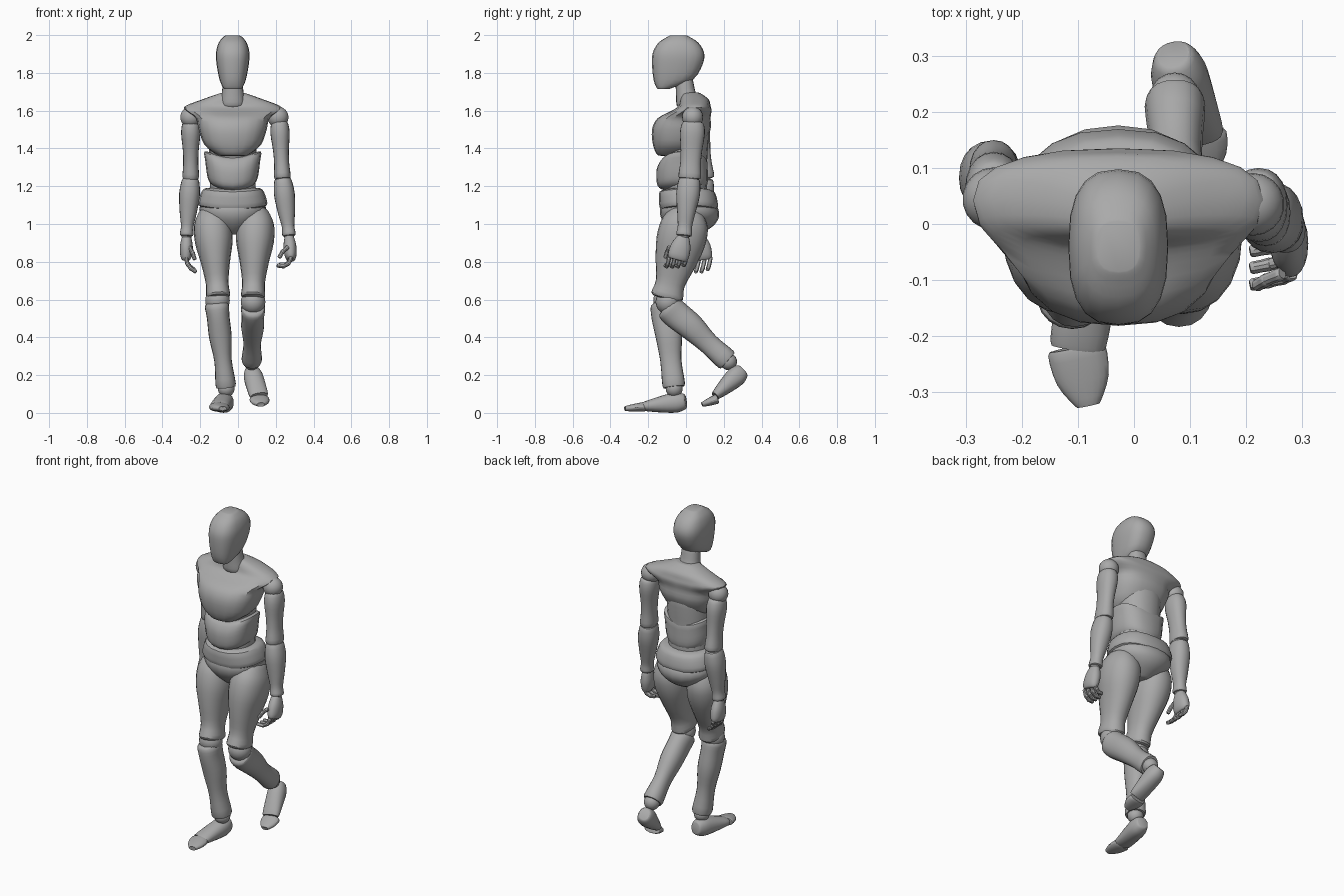
import bpy, bmesh, math
from mathutils import Vector

cube = bpy.data.objects.get("Cube")
if cube:
    bpy.data.objects.remove(cube)

grey = bpy.data.materials.new("plain grey")
grey.use_nodes = True
grey.diffuse_color = (.4, .4, .4, 1)
grey.node_tree.nodes["Principled BSDF"].inputs["Base Color"].default_value = grey.diffuse_color
made = []


def finish(name, bm):
    """Turn a bmesh into a named grey object."""
    bmesh.ops.recalc_face_normals(bm, faces=bm.faces)
    mesh = bpy.data.meshes.new(name)
    bm.to_mesh(mesh)
    bm.free()
    mesh.materials.append(grey)
    obj = bpy.data.objects.new(name, mesh)
    bpy.context.collection.objects.link(obj)
    made.append(obj)


def smooth_rings(rings, steps):
    """Add in-between rings along a Catmull-Rom curve."""
    result = []
    padded = [rings[0]] + rings + [rings[-1]]
    for p, q, r, s in zip(padded, padded[1:], padded[2:], padded[3:]):
        for k in range(steps):
            u = k / steps
            result.append([
                (2 * b + (c - a) * u + (2 * a - 5 * b + 4 * c - d) * u ** 2
                 + (3 * b - a - 3 * c + d) * u ** 3) / 2
                for a, b, c, d in zip(p, q, r, s)])
    return result + [rings[-1]]


def part(name, start, end, profile, power=2.2, dome=.25, sag=0, sides=20):
    """Loft rings (position, half width, half depth, depth offset) from start to end."""
    start, end = Vector(start), Vector(end)
    axis = end - start
    along = axis.normalized()
    across = Vector((1, 0, 0))
    across = (across - along * across.dot(along)).normalized()
    depth = across.cross(along)

    # Round off both ends with a smaller ring
    first, last = profile[0], profile[-1]
    shift = dome / axis.length
    low = (first[0] - shift * min(first[1:3]), first[1] * .75, first[2] * .75, first[3])
    high = (last[0] + shift * min(last[1:3]), last[1] * .75, last[2] * .75, last[3])
    rings = smooth_rings([low] + profile + [high], 3)

    widest = max(ring[1] for ring in rings)
    bm = bmesh.new()
    loops = []
    for t, width, thick, offset in rings:
        loop = []
        for k in range(sides):
            angle = math.tau * k / sides
            c, s = math.cos(angle), math.sin(angle)
            x = width * math.copysign(abs(c) ** (2 / power), c)
            y = thick * math.copysign(abs(s) ** (2 / power), s) + offset
            lift = along * sag * (x / widest) ** 2
            loop.append(bm.verts.new(start + axis * t + across * x + depth * y + lift))
        loops.append(loop)
    for one, two in zip(loops, loops[1:]):
        for k in range(sides):
            n = (k + 1) % sides
            bm.faces.new((one[k], one[n], two[n], two[k]))
    bm.faces.new(loops[0])
    bm.faces.new(loops[-1])
    finish(name, bm)


def ball(name, centre, radius):
    """Round joint between two parts."""
    bm = bmesh.new()
    bmesh.ops.create_uvsphere(bm, u_segments=18, v_segments=12, radius=radius)
    bmesh.ops.translate(bm, verts=bm.verts, vec=centre)
    finish(name, bm)


def torso(name, profile, **options):
    """Upright body part: ring position is its height, offset is forward."""
    part(name, (-.028, 0, 0), (-.028, 0, 1), profile, **options)


# Head and neck
torso("head", [(1.72, .05, .04, .115), (1.765, .07, .105, .067), (1.85, .086, .135, .045),
               (1.91, .088, .135, .04), (1.96, .074, .105, .04), (1.99, .05, .06, .04)],
      power=2.6, dome=.15)
torso("neck", [(1.63, .07, .07, -.02), (1.69, .058, .053, 0), (1.77, .05, .045, .01)])

# Torso
torso("chest", [(1.37, .09, .09, .065), (1.42, .15, .13, .045), (1.5, .18, .155, .025),
                (1.56, .195, .14, .01), (1.6, .25, .105, -.03), (1.625, .25, .085, -.045),
                (1.66, .16, .075, -.045), (1.69, .075, .05, -.03)], power=2.5, dome=.1)
torso("core", [(1.1, .12, .11, 0), (1.3, .12, .11, 0), (1.5, .13, .12, 0)])
torso("waist", [(1.19, .12, .12, .02), (1.22, .135, .135, .02), (1.29, .145, .135, .02),
                (1.34, .15, .12, .01)], power=2.5, dome=.1, sag=.045)
torso("belt", [(1.08, .18, .15, -.015), (1.12, .177, .155, -.012), (1.17, .155, .145, -.005)],
      power=2.4, dome=.1, sag=.02)
torso("pelvis", [(.95, .05, .07, -.01), (.99, .11, .125, -.02), (1.04, .165, .155, -.02),
                 (1.09, .175, .15, -.015)], dome=.1)

# Shared limb shapes
THIGH = [(0, .07, .09, 0), (.14, .098, .125, 0), (.35, .1, .13, 0), (.6, .077, .108, 0),
         (.85, .06, .078, 0), (1, .064, .086, 0)]
SHIN = [(0, .064, .072, 0), (.15, .06, .075, 0), (.4, .06, .07, .005), (.7, .046, .056, 0),
        (1, .054, .06, 0)]
FOOT = [(0, .038, .042, 0), (.2, .05, .053, 0), (.55, .052, .045, 0), (1, .05, .026, 0)]
TOES = [(0, .052, .025, 0), (.5, .047, .02, 0), (.9, .024, .013, 0)]
UPPER_ARM = [(0, .045, .058, 0), (.18, .051, .066, 0), (.5, .042, .057, 0),
             (.75, .04, .055, 0), (1, .044, .06, 0)]
FOREARM = [(0, .046, .057, 0), (.25, .055, .063, 0), (.6, .045, .048, 0),
           (.85, .033, .038, 0), (1, .036, .042, 0)]
PALM = [(0, .025, .033, 0), (.4, .034, .052, 0), (.8, .032, .056, 0), (1, .024, .05, 0)]
FINGER = [(0, .012, .012, 0), (.5, .011, .011, 0), (1, .011, .011, 0)]


def leg(side, hip, knee, shin_top, ankle, heel, ball_of_foot, toe_root, toe_tip):
    part(side + "_thigh", hip, knee, THIGH)
    ball(side + "_knee", (Vector(knee) + Vector(shin_top)) / 2, .066)
    part(side + "_shin", shin_top, ankle, SHIN)
    ball(side + "_ankle", Vector(ankle) + (Vector(ankle) - Vector(shin_top)) * .05, .045)
    part(side + "_foot", heel, ball_of_foot, FOOT)
    part(side + "_toes", toe_root, toe_tip, TOES)


def arm(side, shoulder, upper, elbow, wrist, knuckles, curl):
    inward = -math.copysign(1, wrist[0])
    elbow, wrist, knuckles = Vector(elbow), Vector(wrist), Vector(knuckles)
    ball(side + "_shoulder", shoulder, .056)
    part(side + "_upper_arm", upper, elbow, UPPER_ARM)
    ball(side + "_elbow", elbow, .042)
    part(side + "_forearm", elbow + (wrist - elbow) * .07, wrist, FOREARM)
    ball(side + "_wrist", wrist, .03)
    part(side + "_palm", wrist + (knuckles - wrist) * .12, knuckles, PALM)

    def chain(name, point, length, angles, forward):
        for j, angle in enumerate(angles):
            a = math.radians(angle)
            step = Vector((inward * math.sin(a), forward, -math.cos(a))) * length
            part(f"{name}_{j + 1}", point, point + step, FINGER, dome=.5, sides=10)
            point = point + step

    # Curled fingers and thumb
    for i, name in enumerate(("index", "middle", "ring", "little")):
        root = knuckles + Vector((0, (i - 1.5) * .03, .004))
        chain(f"{side}_{name}_finger", root, .03 if i < 3 else .025,
              [curl * k for k in (.4, 1, 1.6)], -.2)
    thumb = knuckles + Vector((inward * .02, -.045, .06))
    chain(side + "_thumb", thumb, .032, [curl * .8, curl * .5], -.3)


# Right leg planted in front, left leg trailing with the heel raised
leg("right", (-.14, .01, 1.06), (-.105, -.1, .62), (-.112, -.115, .57), (-.065, -.065, .15),
    (-.065, -.01, .06), (-.1, -.215, .035), (-.102, -.225, .032), (-.08, -.33, .022))
leg("left", (.095, .01, 1.06), (.08, -.1, .62), (.08, -.09, .555), (.073, .21, .285),
    (.072, .295, .22), (.11, .16, .095), (.113, .16, .072), (.122, .08, .042))

# Arms: left swings forward, right swings back
arm("left", (.212, .035, 1.565), (.22, .037, 1.53), (.235, .02, 1.25),
    (.27, -.01, .945), (.28, -.045, .815), 60)
arm("right", (-.25, .045, 1.565), (-.25, .055, 1.53), (-.25, .09, 1.25),
    (-.272, .07, .945), (-.275, .085, .815), 35)

# Smooth shading with crisp rims
bpy.ops.object.select_all(action="DESELECT")
for obj in made:
    obj.select_set(True)
bpy.context.view_layer.objects.active = made[0]
bpy.ops.object.shade_smooth_by_angle()
